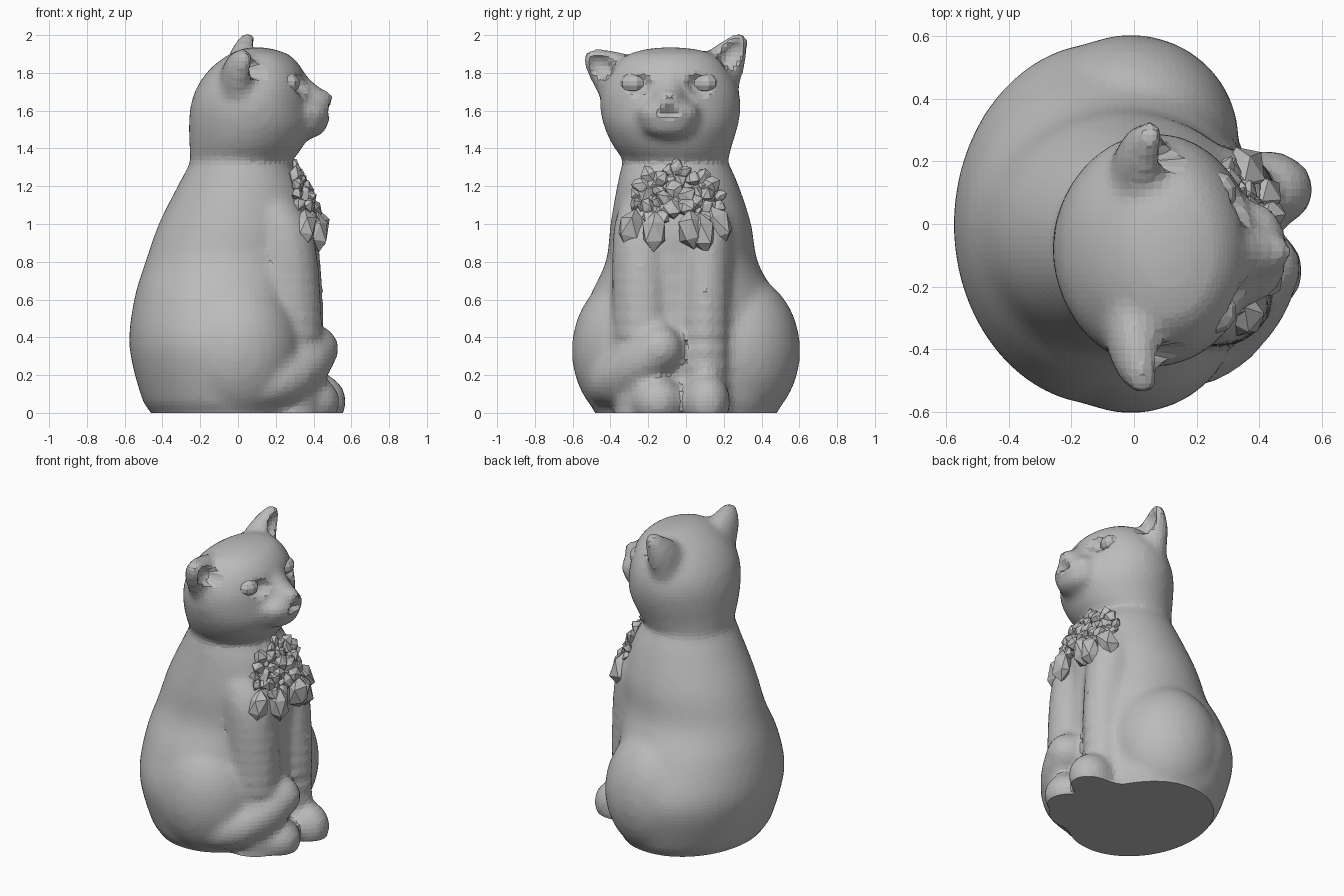
import bpy, bmesh, math, random
from mathutils import Matrix, Vector

random.seed(4)
if "Cube" in bpy.data.objects:
    bpy.data.objects.remove(bpy.data.objects["Cube"])

grey = bpy.data.materials.new("plain_grey")
grey.use_nodes = True
colour = (0.5, 0.5, 0.5, 1)
grey.diffuse_color = colour
grey.node_tree.nodes["Principled BSDF"].inputs["Base Color"].default_value = colour


def make_object(bm, name):
    bmesh.ops.recalc_face_normals(bm, faces=bm.faces[:])
    mesh = bpy.data.meshes.new(name)
    bm.to_mesh(mesh)
    bm.free()
    mesh.materials.append(grey)
    obj = bpy.data.objects.new(name, mesh)
    bpy.context.collection.objects.link(obj)
    return obj


def resample(rows, steps):
    """Smooth curve through rows of numbers."""
    out = []
    for i in range(len(rows) - 1):
        a, b = rows[max(i - 1, 0)], rows[i]
        c, d = rows[i + 1], rows[min(i + 2, len(rows) - 1)]
        for s in range(steps):
            t = s / steps
            out.append([q + t * ((r - p) + t * (2 * p - 5 * q + 4 * r - u + t * (3 * q - p - 3 * r + u))) / 2
                        for p, q, r, u in zip(a, b, c, d)])
    return out + [rows[-1]]


def placed(centre, radii, roll=0):
    return Matrix.Translation(centre) @ Matrix.Rotation(roll, 4, 'X') @ Matrix.Diagonal((*radii, 1))


def ball(bm, centre, radii, detail=16):
    bmesh.ops.create_uvsphere(bm, u_segments=detail, v_segments=detail // 2 + 2, radius=1,
                              matrix=placed(centre, radii))


def chain(bm, rows, steps=7):
    """Run of overlapping balls: x, y, z and three radii."""
    for row in resample(rows, steps):
        ball(bm, row[:3], row[3:])


def loft(bm, rows, steps=5, sides=48):
    """Stack of ovals: z, back x, front x, right y, left y."""
    rings = []
    for z, x0, x1, y0, y1 in resample(rows, steps):
        ring = []
        for k in range(sides):
            a = math.tau * k / sides
            ring.append(bm.verts.new(((x0 + x1) / 2 + (x1 - x0) / 2 * math.cos(a),
                                      (y0 + y1) / 2 + (y1 - y0) / 2 * math.sin(a), z)))
        rings.append(ring)
    for low, high in zip(rings, rings[1:]):
        for k in range(sides):
            n = (k + 1) % sides
            bm.faces.new((low[k], low[n], high[n], high[k]))
    bm.faces.new(rings[0][::-1])
    bm.faces.new(rings[-1])


# Torso and haunches
bm = bmesh.new()
loft(bm, [(-.1, -.40, .32, -.45, .45), (0, -.46, .35, -.48, .48), (.08, -.51, .37, -.525, .525),
          (.35, -.575, .38, -.58, .58), (.6, -.55, .38, -.515, .485), (.8, -.49, .39, -.425, .38),
          (1, -.42, .40, -.40, .345), (1.2, -.32, .35, -.365, .28), (1.33, -.25, .27, -.33, .22),
          (1.42, -.2, .2, -.25, .15)])
for side in (-1, 1):
    ball(bm, (-.01, side * .27, .33), (.345, .335, .41), 40)

# Front legs, the fill between them, and paws
chain(bm, [(.28, .10, -.05, .17, .14, .1), (.27, .10, .5, .19, .145, .1),
           (.23, .105, .95, .19, .15, .1), (.12, .08, 1.15, .16, .14, .1)])
chain(bm, [(.27, -.22, -.05, .17, .16, .1), (.27, -.23, .5, .18, .165, .1),
           (.23, -.23, .95, .17, .16, .1), (.10, -.18, 1.15, .15, .14, .1)])
chain(bm, [(.27, -.07, -.05, .12, .12, .1), (.28, -.07, .5, .12, .12, .1), (.24, -.07, 1.1, .15, .14, .1)])
ball(bm, (.42, .11, .06), (.155, .125, .15), 28)
ball(bm, (.40, -.15, .06), (.14, .14, .13), 28)

# Tail wrapped around the front
chain(bm, [(.02, -.42, .14, .12, .12, .12), (.22, -.38, .17, .13, .13, .13),
           (.35, -.26, .25, .13, .13, .13), (.41, -.14, .34, .125, .125, .125)])

# Head, muzzle, chin, bridge and nose
loft(bm, [(1.28, -.2, .2, -.27, .17), (1.34, -.25, .29, -.33, .22), (1.42, -.257, .35, -.39, .245),
          (1.52, -.26, .39, -.435, .275), (1.62, -.252, .385, -.455, .29), (1.72, -.22, .37, -.445, .275),
          (1.82, -.15, .34, -.39, .22), (1.89, -.06, .28, -.32, .155), (1.92, .0, .21, -.24, .08),
          (1.935, .06, .14, -.14, -.03)])
ball(bm, (.36, -.09, 1.585), (.135, .17, .09), 28)
ball(bm, (.35, -.09, 1.525), (.125, .15, .075), 28)
ball(bm, (.445, -.09, 1.665), (.06, .065, .045))
chain(bm, [(.26, -.09, 1.76, .09, .08, .09), (.40, -.09, 1.66, .08, .085, .06)])

# Ears
chain(bm, [(0, -.33, 1.75, .1, .15, .15), (.01, -.42, 1.82, .08, .105, .105), (.03, -.498, 1.877, .05, .05, .05)])
chain(bm, [(.02, .15, 1.77, .1, .14, .14), (.03, .22, 1.87, .08, .1, .1), (.05, .28, 1.966, .05, .05, .05)])
cat = make_object(bm, "cat_body")

# Blend the parts into one skin
remesh = cat.modifiers.new("blend", 'REMESH')
remesh.mode = 'VOXEL'
remesh.voxel_size = 0.025
soften = cat.modifiers.new("soften", 'SMOOTH')
soften.factor = 0.5
soften.iterations = 7
bpy.context.view_layer.update()
graph = bpy.context.evaluated_depsgraph_get()
skin = bpy.data.meshes.new_from_object(cat.evaluated_get(graph))
cat.modifiers.clear()
bm = bmesh.new()
bm.from_mesh(skin)

# Press in the ears, eye sockets and mouth
hollows = [placed((.105, -.45, 1.835), (.07, .085, .065), -.62),
           placed((.12, .24, 1.9), (.07, .095, .06), .95),
           placed((.37, -.28, 1.745), (.085, .1, .07)),
           placed((.37, .10, 1.745), (.085, .1, .07)),
           placed((.50, -.09, 1.59), (.05, .06, .03))]
for hollow in hollows:
    inverse = hollow.inverted()
    for v in bm.verts:
        p = inverse @ v.co
        if p.length < 1:
            p.x = -math.sqrt(1 - p.y ** 2 - p.z ** 2)
            v.co = hollow @ p

# Flat base
bmesh.ops.bisect_plane(bm, geom=bm.verts[:] + bm.edges[:] + bm.faces[:],
                       plane_co=(0, 0, 0), plane_no=(0, 0, 1), clear_inner=True)
rim = [e for e in bm.edges if e.is_boundary and all(abs(v.co.z) < 1e-4 for v in e.verts)]
bmesh.ops.edgeloop_fill(bm, edges=rim)
for f in bm.faces:
    f.material_index = 0
    f.smooth = False
bm.to_mesh(skin)
bm.free()
skin.materials.clear()
skin.materials.append(grey)
cat.data = skin

# Eyes
bm = bmesh.new()
for y in (-.28, .10):
    ball(bm, (.265, y, 1.745), (.065, .07, .055), 10)
make_object(bm, "eyes")


# Flower garland on the chest
def chest_x(y, z):
    return .41 - .4 * (z - 1) - 1.5 * (y + .06) ** 2


def petal(bm, frame, radii):
    made = bmesh.ops.create_icosphere(bm, subdivisions=1, radius=1, matrix=frame @ Matrix.Diagonal((*radii, 1)))
    for v in made["verts"]:
        v.co += Vector([random.uniform(-.01, .01) for _ in range(3)])


bm = bmesh.new()
for y, z, size in [(-.05, 1.26, .085), (-.18, 1.2, .11), (.08, 1.2, .11), (-.05, 1.12, .125),
                   (-.23, 1.13, .085), (.14, 1.12, .085), (-.15, 1.07, .1), (.06, 1.06, .1)]:
    facing = Vector((1, 1.8 * (y + .06), .35)).to_track_quat('Z', 'Y').to_matrix().to_4x4()
    place = Matrix.Translation((chest_x(y, z), y, z)) @ facing
    turn = random.random()
    for k in range(5):
        spin = Matrix.Rotation(turn + math.tau * k / 5, 4, 'Z')
        tilt = Matrix.Rotation(-.3, 4, 'Y')
        petal(bm, place @ spin @ tilt @ Matrix.Translation((size * .5, 0, 0)), (size * .5, size * .4, size * .35))
    petal(bm, place, (size * .35, size * .35, size * .4))
make_object(bm, "flowers")

# Drooping leaves below the flowers
bm = bmesh.new()
for y, z, lean in [(-.29, .98, -.25), (-.17, .96, 0), (.03, .97, .1), (.09, .95, .1), (.17, .99, .4)]:
    place = Matrix.Translation((chest_x(y, z) + .015, y, z)) @ Matrix.Rotation(lean, 4, 'X')
    petal(bm, place, (.065, .07, .11))
make_object(bm, "leaves")
